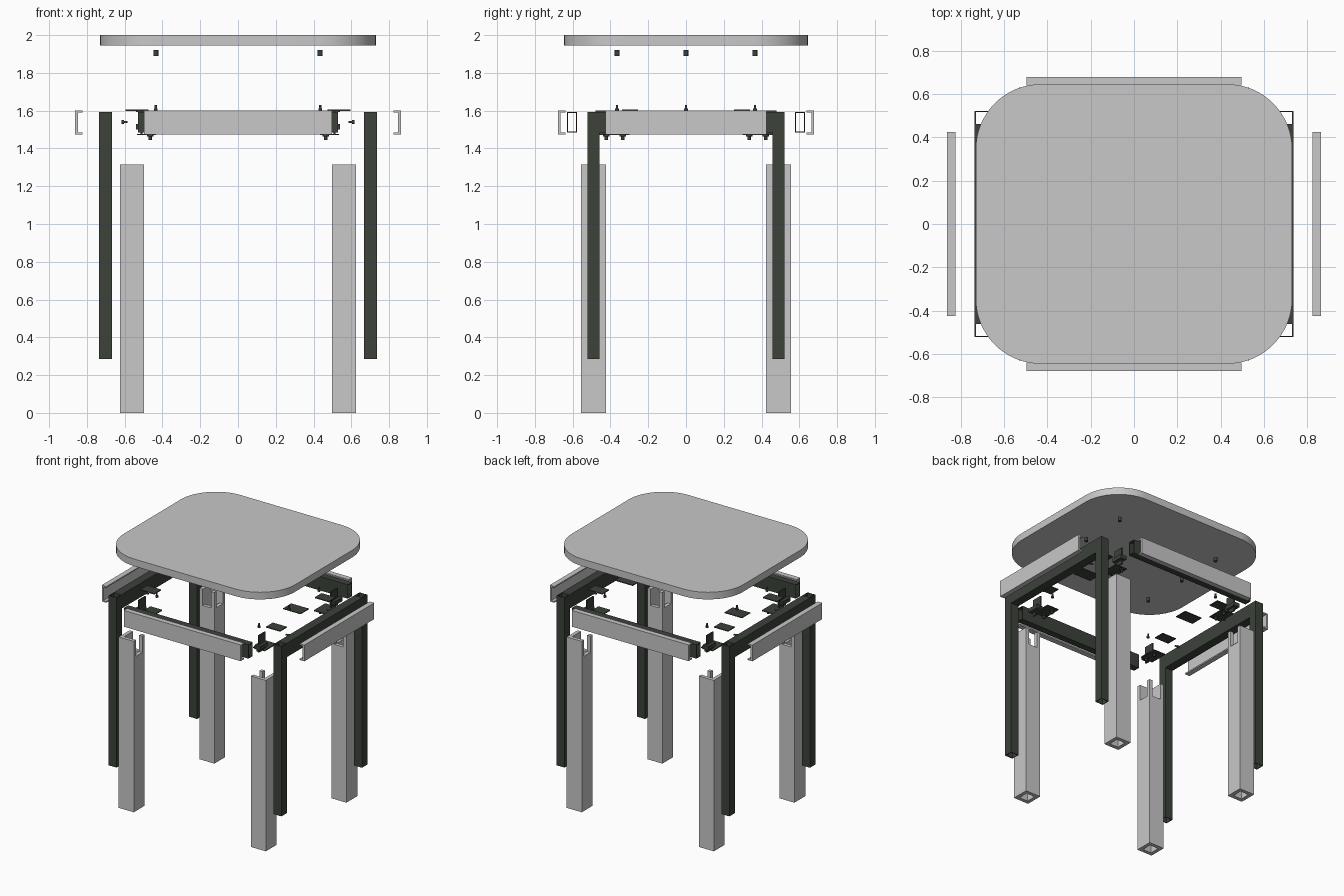
import bpy
import bmesh
from math import cos, sin, pi
from mathutils import Vector

cube = bpy.data.objects.get("Cube")
if cube:
    bpy.data.objects.remove(cube)


def material(name, rgb):
    m = bpy.data.materials.new(name)
    m.use_nodes = True
    m.diffuse_color = (*rgb, 1)
    m.node_tree.nodes["Principled BSDF"].inputs["Base Color"].default_value = (*rgb, 1)
    return m


GREY = material("light grey", (0.58, 0.58, 0.58))
DARK = material("dark green grey", (0.045, 0.054, 0.042))
SIDES = (-1, 1)


def finish(bm, name, mat):
    bmesh.ops.recalc_face_normals(bm, faces=bm.faces)
    mesh = bpy.data.meshes.new(name)
    bm.to_mesh(mesh)
    bm.free()
    mesh.materials.append(mat)
    obj = bpy.data.objects.new(name, mesh)
    bpy.context.collection.objects.link(obj)
    return obj


def add_box(bm, x, y, z):
    """Box between (min, max) pairs; pairs may be given in either order."""
    lo = Vector(min(p) for p in (x, y, z))
    hi = Vector(max(p) for p in (x, y, z))
    for v in bmesh.ops.create_cube(bm, size=1)["verts"]:
        v.co = (lo + hi) / 2 + v.co * (hi - lo)


def boxes(name, mat, *parts):
    bm = bmesh.new()
    for p in parts:
        add_box(bm, *p)
    return finish(bm, name, mat)


def tube(name, mat, x, y, z, axis, wall):
    """Open-ended rectangular tube running along the given axis."""
    lims = [sorted(p) for p in (x, y, z)]
    a, b = [i for i in range(3) if i != axis]
    bm = bmesh.new()
    rings = []
    for end in lims[axis]:
        for t in (0, wall):
            ring = []
            for i, j in ((0, 0), (1, 0), (1, 1), (0, 1)):
                co = [0, 0, 0]
                co[axis] = end
                co[a] = lims[a][i] + (-t if i else t)
                co[b] = lims[b][j] + (-t if j else t)
                ring.append(bm.verts.new(co))
            rings.append(ring)
    for p, q in ((0, 1), (1, 3), (3, 2), (2, 0)):
        for k in range(4):
            n = (k + 1) % 4
            bm.faces.new((rings[p][k], rings[p][n], rings[q][n], rings[q][k]))
    return finish(bm, name, mat)


def bolt(name, loc, axis, r, length, head=0):
    """Small round peg, with an optional wider head at its start."""
    bm = bmesh.new()
    sizes = [(r, 0, length)] + ([(head, 0, length * 0.4)] if head else [])
    for rad, start, size in sizes:
        made = bmesh.ops.create_cone(bm, cap_ends=True, segments=12, radius1=rad,
                                     radius2=rad, depth=size)
        bmesh.ops.translate(bm, verts=made["verts"], vec=(0, 0, start + size / 2))
    obj = finish(bm, name, DARK)
    obj.location = loc
    obj.rotation_euler = Vector(axis).to_track_quat("Z", "Y").to_euler()
    return obj


# Seat: rounded rectangle slab
bm = bmesh.new()
R, N = 0.3, 16
outline = []
for k, (sx, sy) in enumerate(((1, 1), (-1, 1), (-1, -1), (1, -1))):
    for i in range(N + 1):
        t = (k + i / N) * pi / 2
        outline.append(bm.verts.new((sx * (0.73 - R) + R * cos(t),
                                     sy * (0.645 - R) + R * sin(t), 1.945)))
face = bm.faces.new(outline)
top = bmesh.ops.extrude_face_region(bm, geom=[face])["geom"]
bmesh.ops.translate(bm, verts=[v for v in top if isinstance(v, bmesh.types.BMVert)],
                    vec=(0, 0, 0.055))
seat = finish(bm, "seat", GREY)
bpy.context.view_layer.objects.active = seat
seat.select_set(True)
bpy.ops.object.shade_smooth_by_angle()

for sx in SIDES:
    side = "left" if sx > 0 else "right"
    X = lambda a, b: (sx * a, sx * b)

    # Side frame: hollow posts joined by a top bar
    boxes(f"{side}_frame_bar", DARK, (X(0.668, 0.735), (-0.457, 0.457), (1.485, 1.592)))

    # Side apron: channel open toward the middle
    boxes(f"{side}_apron", GREY,
          (X(0.848, 0.862), (-0.425, 0.425), (1.475, 1.6)),
          (X(0.823, 0.848), (-0.425, 0.425), (1.59, 1.6)),
          (X(0.823, 0.848), (-0.425, 0.425), (1.475, 1.485)))

    # Middle plate
    boxes(f"{side}_middle_plate", DARK, (X(0.39, 0.54), (-0.01, 0.09), (1.592, 1.598)))

    # Pegs under the seat and above the aprons
    for y in (-0.365, 0, 0.365):
        bolt(f"{side}_seat_peg", (sx * 0.435, y, 1.89), (0, 0, 1), 0.013, 0.03)
        bolt(f"{side}_seat_bolt", (sx * 0.435, y, 1.598), (0, 0, 1), 0.006, 0.032, 0.01)

    for sy in SIDES:
        corner = f"{'back' if sy > 0 else 'front'}_{side}"
        Y = lambda a, b: (sy * a, sy * b)
        tube(f"{corner}_frame_post", DARK, X(0.668, 0.735), Y(0.457, 0.522),
             (0.285, 1.592), 2, 0.005)

        # Leg sleeve: tube with its two inner walls slotted at the top
        tube(f"{corner}_leg", GREY, X(0.498, 0.626), Y(0.424, 0.556), (0, 1.19), 2, 0.028)
        boxes(f"{corner}_leg_top", GREY,
              (X(0.598, 0.626), Y(0.424, 0.556), (1.19, 1.315)),
              (X(0.498, 0.598), Y(0.528, 0.556), (1.19, 1.315)),
              (X(0.498, 0.526), Y(0.424, 0.452), (1.19, 1.315)))

        # Corner bracket: upper flange, lower flange and web
        boxes(f"{corner}_upper_plate", DARK, (X(0.475, 0.595), Y(0.255, 0.338), (1.598, 1.605)))
        boxes(f"{corner}_bracket", DARK,
              (X(0.435, 0.535), Y(0.3, 0.44), (1.47, 1.477)),
              (X(0.505, 0.515), Y(0.4, 0.48), (1.47, 1.6)),
              (X(0.49, 0.54), Y(0.41, 0.5), (1.5, 1.53)))
        for y in (0.335, 0.422):
            bolt(f"{corner}_bracket_bolt", (sx * 0.465, sy * y, 1.475), (0, 0, -1),
                 0.009, 0.03, 0.017)
        bolt(f"{corner}_frame_bolt", (sx * 0.618, sy * 0.25, 1.54), (-sx, 0, 0),
             0.006, 0.034, 0.01)

for sy in SIDES:
    end = "back" if sy > 0 else "front"
    Y = lambda a, b: (sy * a, sy * b)

    # Cross rail: hollow tube, open at both ends
    tube(f"{end}_rail", DARK, (-0.53, 0.53), Y(0.578, 0.63), (1.485, 1.592), 0, 0.005)

    # Cross apron: channel open toward the middle
    boxes(f"{end}_apron", GREY,
          ((-0.497, 0.497), Y(0.664, 0.678), (1.475, 1.6)),
          ((-0.497, 0.497), Y(0.638, 0.664), (1.59, 1.6)),
          ((-0.497, 0.497), Y(0.638, 0.664), (1.475, 1.485)))
